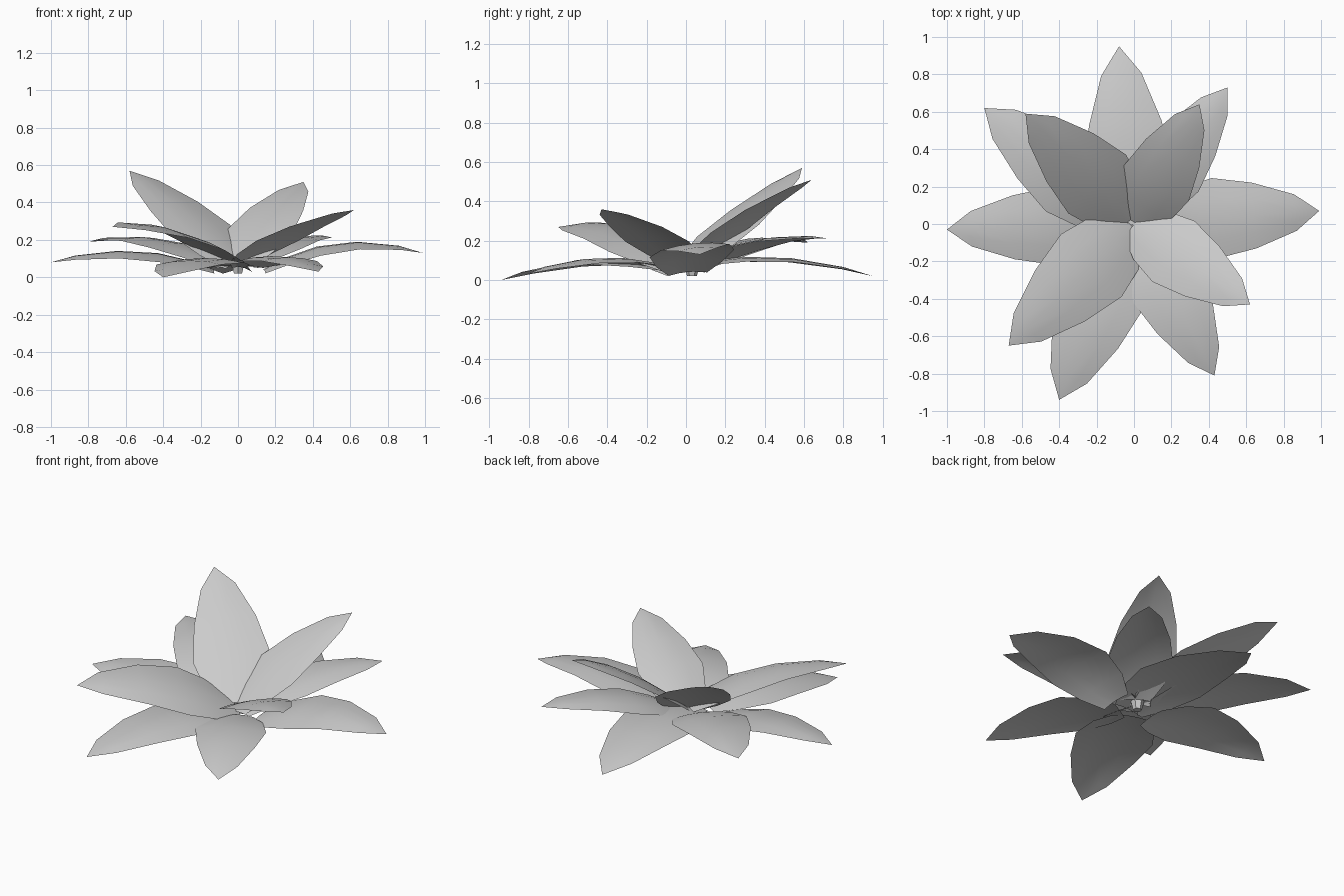
import bpy
import bmesh
from mathutils import Vector

cube = bpy.data.objects.get("Cube")
if cube:
    bpy.data.objects.remove(cube, do_unlink=True)

# One flat grey for the whole plant
grey = bpy.data.materials.new("leaf_grey")
grey.use_nodes = True
colour = (0.6, 0.6, 0.6, 1.0)
grey.diffuse_color = colour
grey.node_tree.nodes["Principled BSDF"].inputs["Base Color"].default_value = colour

# Leaf outline: position along the midrib and half width there
OUTLINE = [(0, .1), (.14, .175), (.34, .22), (.59, .18), (.85, .1), (1, 0)]
COLUMNS = (-1, -.5, 0, .5, 1)
CROWN = .025


def finish(bm, name):
    """Turn a bmesh into a shaded, coloured object."""
    mesh = bpy.data.meshes.new(name)
    bm.to_mesh(mesh)
    bm.free()
    mesh.materials.append(grey)
    obj = bpy.data.objects.new(name, mesh)
    bpy.context.collection.objects.link(obj)
    return obj


def leaf(name, base, tip, width, arch, roll):
    """Arched blade from base to tip with a raised midrib; roll lifts its left edge."""
    base, tip = Vector(base), Vector(tip)
    along = tip - base
    side = Vector((-along.y, along.x, 0)).normalized()
    bm = bmesh.new()
    rows = []
    for t, half in OUTLINE[:-1]:
        spine = base.lerp(tip, t)
        spine.z += arch * 4 * t * (1 - t)
        fullness = half / OUTLINE[2][1]
        row = []
        for s in COLUMNS:
            lift = roll * s * fullness + CROWN * (1 - s * s) * fullness
            row.append(bm.verts.new(spine + side * (s * half * width) + Vector((0, 0, lift))))
        rows.append(row)
    for lower, upper in zip(rows, rows[1:]):
        for i in range(len(COLUMNS) - 1):
            bm.faces.new((lower[i + 1], lower[i], upper[i], upper[i + 1]))
    # Close the pointed end
    point = bm.verts.new(tip)
    last = rows[-1]
    for i in range(len(COLUMNS) - 1):
        bm.faces.new((last[i + 1], last[i], point))
    bmesh.ops.recalc_face_normals(bm, faces=bm.faces)
    if sum(f.normal.z for f in bm.faces) < 0:
        bmesh.ops.reverse_faces(bm, faces=bm.faces)
    for face in bm.faces:
        face.smooth = True
    return finish(bm, name)


# Spreading lower leaves: name, base, tip, width, arch, roll
LOWER = [
    ("lower_leaf_back", (0, -.05, .05), (-.08, .95, .02), 1.08, .06, 0),
    ("lower_leaf_left", (.14, .01, .03), (.99, .07, .13), .98, .08, .02),
    ("lower_leaf_right", (-.13, 0, .03), (-1, -.03, .08), .95, .06, -.02),
    ("lower_leaf_front_left", (.05, -.08, .05), (.43, -.81, .03), .93, .05, 0),
    ("lower_leaf_front_right", (-.06, -.1, .05), (-.4, -.94, 0), 1.05, .05, 0),
    ("middle_leaf_back_left", (.03, .05, .06), (.5, .73, .21), .86, .05, 0),
    ("middle_leaf_back_right", (-.09, .04, .06), (-.8, .62, .19), 1, .06, 0),
]

# Rising upper leaves that cross at the heart
UPPER = [
    ("upper_leaf_back_right", (0, .02, .06), (-.58, .59, .57), 1, .02, -.03),
    ("upper_leaf_back_left", (0, 0, .06), (.35, .64, .51), .9, .04, .01),
    ("upper_leaf_front_left", (0, 0, .07), (.62, -.43, .36), .9, .03, 0),
    ("upper_leaf_front_right", (0, 0, .05), (-.67, -.65, .27), 1.06, .07, -.045),
]

for spec in LOWER + UPPER:
    leaf(*spec)

# Small stub beneath the heart
bm = bmesh.new()
bmesh.ops.create_cone(bm, cap_ends=True, segments=6, radius1=.025, radius2=.04, depth=.06)
stub = finish(bm, "stem_stub")
stub.location = (0, .03, .05)
